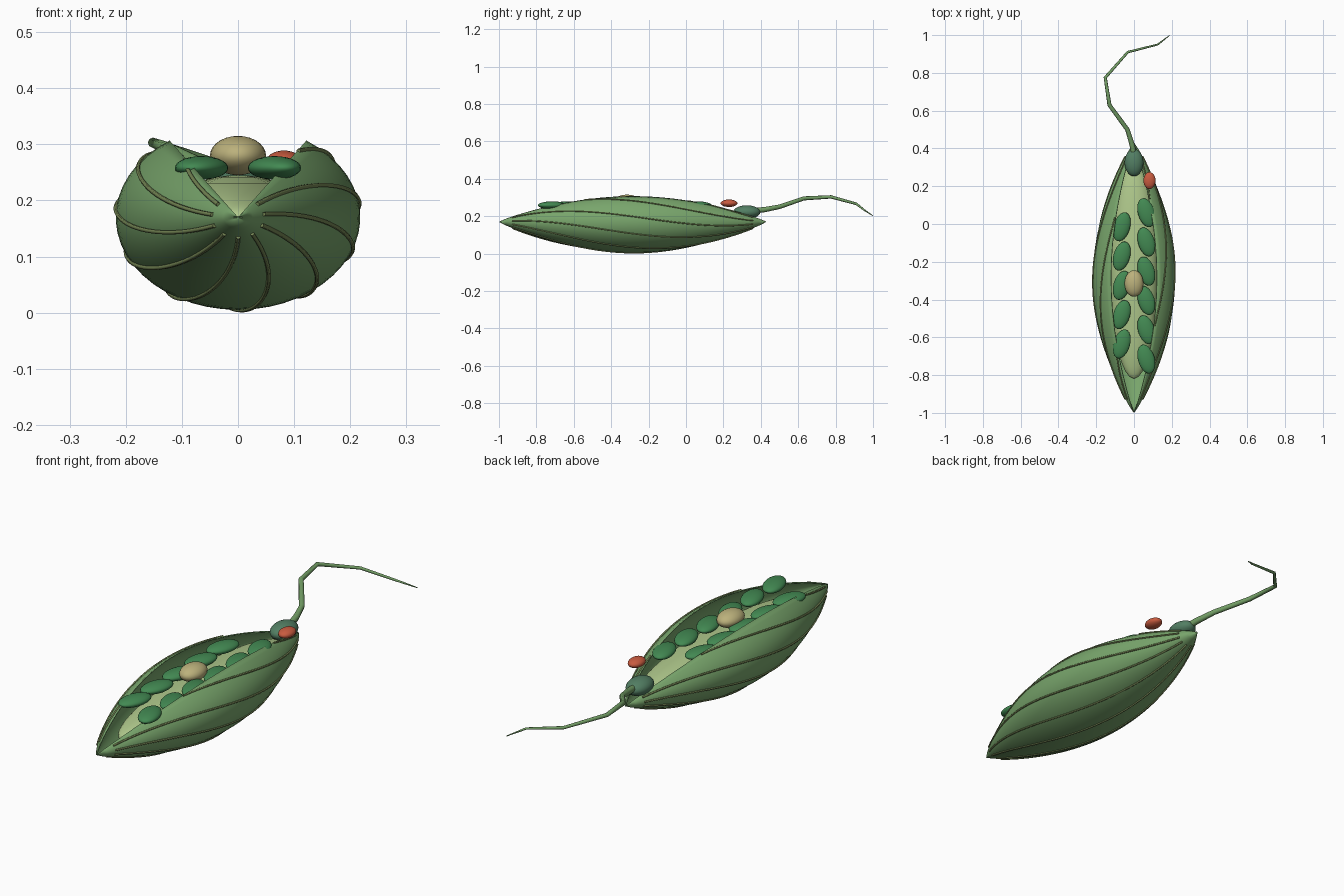
import bpy, bmesh, math
from math import sin, cos, pi, radians

if "Cube" in bpy.data.objects:
    bpy.data.objects.remove(bpy.data.objects["Cube"])

Y0, LENGTH, ZC = -1.0, 1.43, 0.17      # pod tip, pod length, axis height
RX, RZ = 0.218, 0.165                  # pod half width and half height
EDGE = radians(34)                     # half angle of the top opening


def material(name, rgb):
    m = bpy.data.materials.new(name)
    m.diffuse_color = (*rgb, 1)
    m.use_nodes = True
    m.node_tree.nodes["Principled BSDF"].inputs["Base Color"].default_value = m.diffuse_color
    return m


SHELL = material("pod green", (0.19, 0.38, 0.15))
RIB = material("olive", (0.18, 0.24, 0.09))
BED = material("pale green", (0.43, 0.58, 0.26))
PEA = material("deep green", (0.055, 0.25, 0.085))
TAN = material("tan", (0.50, 0.44, 0.20))
RED = material("orange red", (0.58, 0.105, 0.05))
BULB = material("grey green", (0.085, 0.21, 0.125))
STEM = material("stem green", (0.17, 0.34, 0.13))


def pod_point(t, a, lift=0.0):
    """Point on the pod: t runs along it, a goes round from the top."""
    r = max(sin(pi * t), 0.0) ** 0.85
    return ((RX * r + lift) * sin(a), Y0 + LENGTH * t, ZC + (RZ * r + lift) * cos(a))


def ellipsoid(name, loc, size, mat, turn=0.0, segments=24, rings=14):
    bpy.ops.mesh.primitive_uv_sphere_add(segments=segments, ring_count=rings,
                                         radius=1, location=loc, rotation=(0, 0, turn))
    ob = bpy.context.object
    ob.name = name
    ob.scale = size
    ob.data.materials.append(mat)
    bpy.ops.object.shade_smooth()
    return ob


def tube(name, points, radii, mat, sides_res=1):
    cu = bpy.data.curves.new(name, 'CURVE')
    cu.dimensions = '3D'
    cu.bevel_depth = 1.0
    cu.bevel_resolution = sides_res
    cu.use_fill_caps = True
    sp = cu.splines.new('POLY')
    sp.points.add(len(points) - 1)
    for p, co, r in zip(sp.points, points, radii):
        p.co = (*co, 1)
        p.radius = r
    cu.materials.append(mat)
    ob = bpy.data.objects.new(name, cu)
    bpy.context.collection.objects.link(ob)
    return ob


# Open pod shell
bm = bmesh.new()
NT, NA = 40, 40
rows = []
for i in range(NT + 1):
    t = 0.002 + 0.996 * i / NT
    rows.append([bm.verts.new(pod_point(t, EDGE + (2 * pi - 2 * EDGE) * j / NA))
                 for j in range(NA + 1)])
for r0, r1 in zip(rows, rows[1:]):
    for j in range(NA):
        bm.faces.new((r0[j], r0[j + 1], r1[j + 1], r1[j]))
bmesh.ops.recalc_face_normals(bm, faces=bm.faces)
lowest = min(bm.faces, key=lambda f: f.calc_center_median().z)
if lowest.normal.z > 0:
    bmesh.ops.reverse_faces(bm, faces=bm.faces)
me = bpy.data.meshes.new("pod_shell")
bm.to_mesh(me)
bm.free()
me.materials.append(SHELL)
shell = bpy.data.objects.new("pod_shell", me)
bpy.context.collection.objects.link(shell)
bpy.context.view_layer.objects.active = shell
shell.select_set(True)
bpy.ops.object.shade_smooth_by_angle(angle=radians(50))
solid = shell.modifiers.new("thickness", 'SOLIDIFY')
solid.thickness = 0.005
solid.offset = -1

# Spiral ribs, kept only where the shell exists
TWIST = radians(70)
for k in range(11):
    pts = []
    for i in range(41):
        t = 0.05 + 0.90 * i / 40
        a = (radians(45 + 360 / 11 * k) + TWIST * t) % (2 * pi)
        if EDGE <= a <= 2 * pi - EDGE:
            pts.append(pod_point(t, a, 0.001))
    if len(pts) > 3:
        tube(f"rib_{k + 1}", pts, [0.004] * len(pts), RIB)

# Pale bed inside the pod
ellipsoid("inner_bed", (0, -0.25, 0.17), (0.125, 0.57, 0.075), BED, segments=32, rings=20)

# Two rows of flat tilted peas
for side, start, count in ((-1, -0.015, 5), (1, 0.06, 6)):
    for i in range(count):
        ellipsoid(f"pea_{'left' if side < 0 else 'right'}_{i + 1}",
                  (side * 0.065, start - 0.155 * i, 0.258),
                  (0.044, 0.079, 0.021), PEA, turn=side * 0.28)

# Odd seeds and the bulb at the stalk end
ellipsoid("tan_seed", (0, -0.315, 0.28), (0.05, 0.07, 0.035), TAN)
ellipsoid("red_seed", (0.082, 0.23, 0.269), (0.032, 0.045, 0.02), RED)
ellipsoid("stalk_bulb", (0, 0.325, 0.222), (0.05, 0.072, 0.036), BULB)

# Crooked tapering stem
stem_path = [(0, 0.36, 0.228), (-0.01, 0.42, 0.235), (-0.035, 0.50, 0.25),
             (-0.13, 0.63, 0.295), (-0.152, 0.775, 0.303), (-0.033, 0.91, 0.266),
             (0.125, 0.95, 0.235), (0.188, 0.998, 0.203)]
tube("stem", stem_path, [0.015, 0.014, 0.012, 0.011, 0.009, 0.007, 0.005, 0.002], STEM, 2)
